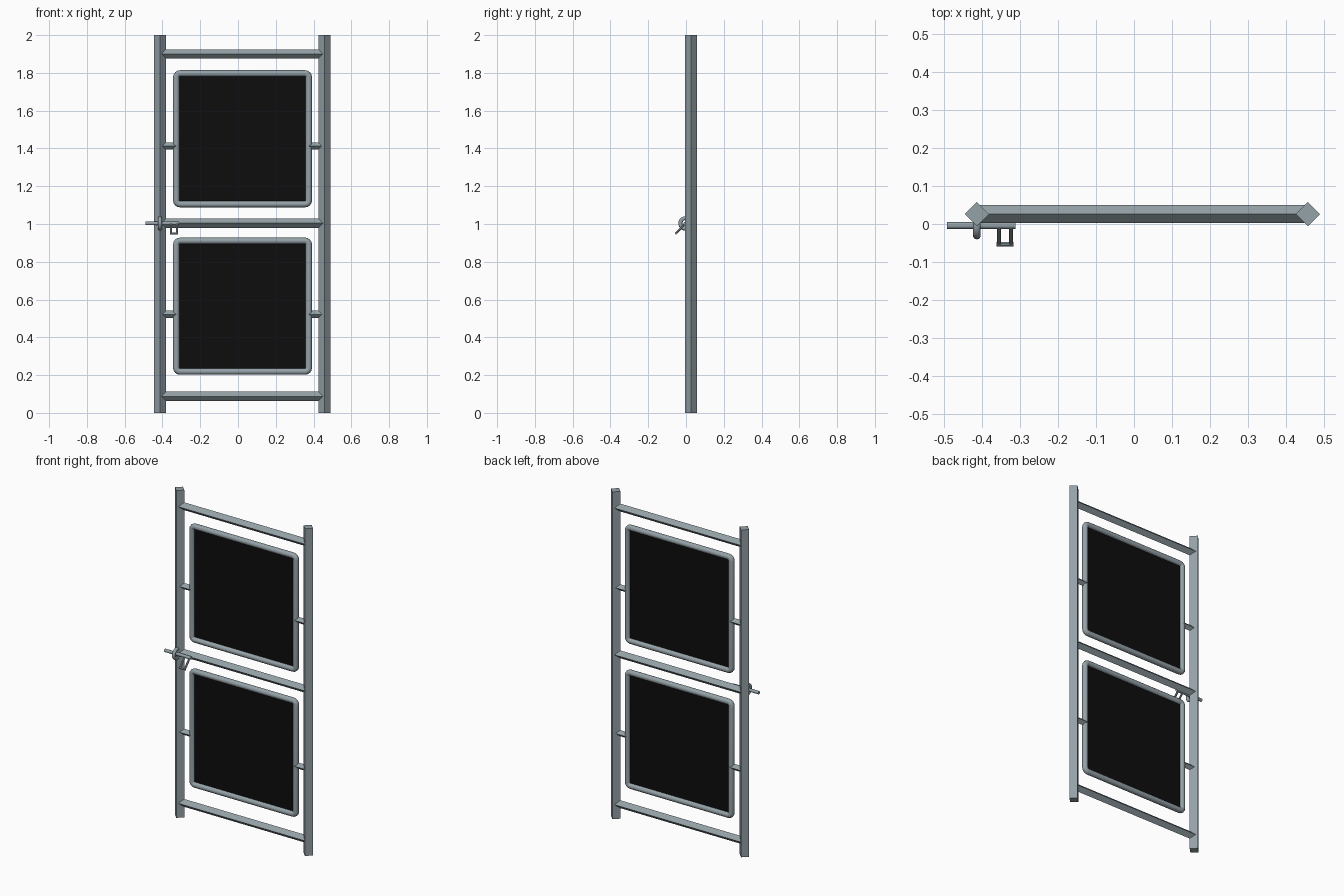
import bpy, bmesh, math
from mathutils import Vector

if "Cube" in bpy.data.objects:
    bpy.data.objects.remove(bpy.data.objects["Cube"])


def material(name, rgb):
    m = bpy.data.materials.new(name)
    m.diffuse_color = (*rgb, 1)
    m.use_nodes = True
    m.node_tree.nodes["Principled BSDF"].inputs["Base Color"].default_value = m.diffuse_color
    return m


STEEL = material("blue_grey_steel", (0.30, 0.36, 0.39))
BLACK = material("black_panel", (0.004, 0.004, 0.004))
Y0 = 0.026          # centre plane of the gate
LEFT, RIGHT = -0.413, 0.457
MID = 0.024         # centre of the panels


def finish(name, bm, mat, smooth=False):
    bmesh.ops.recalc_face_normals(bm, faces=bm.faces)
    me = bpy.data.meshes.new(name)
    bm.to_mesh(me)
    bm.free()
    me.materials.append(mat)
    ob = bpy.data.objects.new(name, me)
    bpy.context.collection.objects.link(ob)
    if smooth:
        for p in me.polygons:
            p.use_smooth = len(p.vertices) == 4
    return ob


def bar(name, a, b, r, sides=4, phase=0.0, smooth=False):
    """Prism from a to b; four sides with phase 0 gives a diamond section."""
    a, b = Vector(a), Vector(b)
    d = (b - a).normalized()
    u = Vector((1, 0, 0)) if abs(d.x) < 0.5 else Vector((0, 1, 0))
    v = d.cross(u).normalized()
    bm = bmesh.new()
    rings = []
    for p in (a, b):
        rings.append([bm.verts.new(p + r * (u * math.cos(t) + v * math.sin(t)))
                      for t in [phase + 2 * math.pi * i / sides for i in range(sides)]])
    for i in range(sides):
        j = (i + 1) % sides
        bm.faces.new((rings[0][i], rings[0][j], rings[1][j], rings[1][i]))
    bm.faces.new(rings[0])
    bm.faces.new(rings[1])
    return finish(name, bm, STEEL, smooth)


def sweep(name, path, r, sides):
    """Closed tube; path is a list of (centre, outward direction, binormal)."""
    bm = bmesh.new()
    rings = [[bm.verts.new(c + r * (n * math.cos(t) + b * math.sin(t)))
              for t in [2 * math.pi * k / sides for k in range(sides)]]
             for c, n, b in path]
    for i in range(len(rings)):
        p, q = rings[i], rings[(i + 1) % len(rings)]
        for k in range(sides):
            l = (k + 1) % sides
            bm.faces.new((p[k], p[l], q[l], q[k]))
    return finish(name, bm, STEEL, True)


# Posts, set corner-on
bar("left_post", (LEFT, Y0, 0), (LEFT, Y0, 2), 0.032)
bar("right_post", (RIGHT, Y0, 0), (RIGHT, Y0, 2), 0.032)

# Rails, set corner-on
for label, z in (("bottom", 0.088), ("middle", 1.004), ("top", 1.901)):
    bar(label + "_rail", (LEFT, Y0, z), (RIGHT, Y0, z), 0.024)

# Panels with round tube frames and side stubs
HX, HZ, TUBE, CORNER = 0.351, 0.346, 0.017, 0.02
for label, zc, zs in (("lower", 0.565, 0.522), ("upper", 1.451, 1.413)):
    path = []
    for q, (sx, sz) in enumerate(((1, 1), (-1, 1), (-1, -1), (1, -1))):
        c = Vector((MID + sx * (HX - CORNER), Y0, zc + sz * (HZ - CORNER)))
        for i in range(5):
            t = (q + i / 4) * math.pi / 2
            n = Vector((math.cos(t), 0, math.sin(t)))
            path.append((c + n * CORNER, n, Vector((0, 1, 0))))
    sweep(label + "_panel_frame", path, TUBE, 12)

    bm = bmesh.new()
    bmesh.ops.create_cube(bm, size=1)
    for v in bm.verts:
        v.co = Vector((MID + v.co.x * 2 * HX, Y0 + v.co.y * 0.003, zc + v.co.z * 2 * HZ))
    finish(label + "_panel", bm, BLACK)

    bar(label + "_left_stub", (LEFT, Y0, zs), (MID - HX, Y0, zs), 0.019)
    bar(label + "_right_stub", (MID + HX, Y0, zs), (RIGHT, Y0, zs), 0.019)

# Sliding bolt
YB, ZB = -0.004, 1.003
bar("bolt_rod", (-0.491, YB, ZB), (-0.312, YB, ZB), 0.0095, 12, 0, True)

# Ring that holds the bolt
ring = []
for i in range(24):
    t = 2 * math.pi * i / 24
    n = Vector((0, math.cos(t), math.sin(t)))
    ring.append((Vector((LEFT, YB + 0.002, ZB)) + n * 0.028, n, Vector((1, 0, 0))))
sweep("bolt_ring", ring, 0.0105, 10)

# Slanted U handle on the bolt
TIP = (-0.053, 0.950)
for label, x in (("left", -0.355), ("right", -0.323)):
    bar("handle_" + label + "_leg", (x, YB, ZB), (x, *TIP), 0.006, 8, math.pi / 8)
bar("handle_grip", (-0.361, *TIP), (-0.317, *TIP), 0.006, 8, math.pi / 8)
